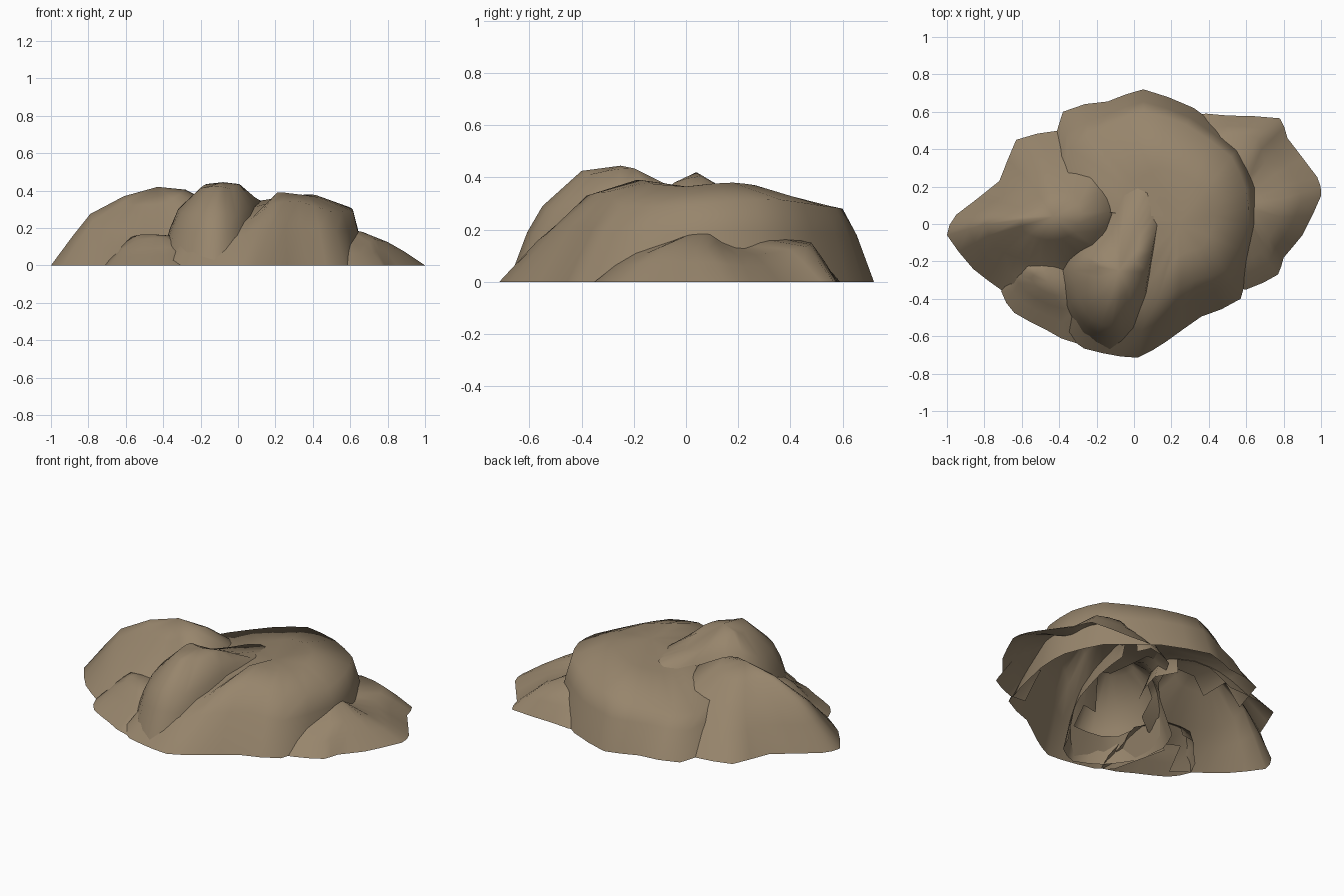
import bpy, bmesh
from mathutils import Vector
from mathutils.bvhtree import BVHTree

stone = bpy.data.materials.new("brown_stone")
stone.diffuse_color = (0.31, 0.235, 0.15, 1)
shells = []


def around(pts, sub=2):
    """Resample a closed ring with a gentle spline."""
    n, out = len(pts), []
    for i in range(n):
        a, b, c, d = (pts[(i + k) % n] for k in (-1, 0, 1, 2))
        for s in range(sub):
            t = s / sub
            spline = 0.5 * (2 * b + (c - a) * t + (2 * a - 5 * b + 4 * c - d) * t * t
                            + (3 * b - a - 3 * c + d) * t ** 3)
            out.append(spline.lerp(b.lerp(c, t), 0.5))
    return out


def boulder(name, apex, rows, bulge=0.03):
    """Open-bottomed shell; each row = base x,y, shoulder x,y,z, crown z."""
    apex = Vector(apex)
    base, mid, shoulder, crown = [], [], [], []
    for bx, by, sx, sy, sz, cz in rows:
        b, s = Vector((bx, by, 0)), Vector((sx, sy, sz))
        c = s.lerp(apex, 0.5)
        c.z = cz
        m = b.lerp(s, 0.55)
        m.z += bulge
        base.append(b), mid.append(m), shoulder.append(s), crown.append(c)
    bm = bmesh.new()
    rings = [[bm.verts.new(p) for p in around(r)] for r in (base, mid, shoulder, crown)]
    n = len(rings[0])
    for lo, hi in zip(rings, rings[1:]):
        for i in range(n):
            j = (i + 1) % n
            bm.faces.new((lo[i], lo[j], hi[j], hi[i]))
    top = bm.verts.new(apex)
    for i in range(n):
        bm.faces.new((rings[-1][i], rings[-1][(i + 1) % n], top))
    for f in bm.faces:
        f.smooth = True
    shells.append((name, bm))


# Large central rock: steep back and right walls, sloping front
boulder("main_rock", (0.24, 0.0, 0.365), [
    (0.67, 0.0, 0.615, 0.0, 0.29, 0.365), (0.67, 0.2, 0.6, 0.18, 0.31, 0.375),
    (0.57, 0.42, 0.52, 0.36, 0.315, 0.38), (0.32, 0.62, 0.28, 0.53, 0.29, 0.37),
    (0.05, 0.72, 0.05, 0.60, 0.28, 0.345), (-0.14, 0.655, -0.14, 0.53, 0.255, 0.325),
    (-0.38, 0.60, -0.34, 0.40, 0.22, 0.31), (-0.5, 0.1, -0.35, 0.1, 0.28, 0.32),
    (-0.36, -0.60, -0.24, -0.40, 0.2, 0.30), (-0.17, -0.69, -0.1, -0.45, 0.2, 0.31),
    (0.02, -0.715, 0.06, -0.45, 0.24, 0.33), (0.17, -0.63, 0.18, -0.38, 0.33, 0.39),
    (0.36, -0.495, 0.32, -0.3, 0.345, 0.385), (0.57, -0.40, 0.49, -0.25, 0.29, 0.375)], 0.025)

# Left rock with a ridge running out along x
boulder("left_rock", (-0.43, 0.04, 0.42), [
    (-1.0, -0.06, -0.79, 0.0, 0.275, 0.37), (-0.95, 0.05, -0.75, 0.07, 0.26, 0.355),
    (-0.72, 0.23, -0.6, 0.15, 0.25, 0.35), (-0.63, 0.45, -0.5, 0.28, 0.22, 0.34),
    (-0.4, 0.5, -0.38, 0.31, 0.215, 0.34), (-0.15, 0.48, -0.2, 0.29, 0.23, 0.345),
    (-0.02, 0.1, -0.13, 0.07, 0.325, 0.405), (-0.12, -0.2, -0.2, -0.13, 0.29, 0.38),
    (-0.35, -0.42, -0.35, -0.2, 0.18, 0.335), (-0.52, -0.48, -0.5, -0.21, 0.165, 0.325),
    (-0.70, -0.36, -0.63, -0.18, 0.18, 0.325), (-0.86, -0.24, -0.75, -0.12, 0.20, 0.325)], 0.005)

# Tall tongue-shaped rock at the front, trailing back over the top
boulder("front_rock", (-0.08, -0.25, 0.445), [
    (0.15, -0.15, 0.095, -0.15, 0.36, 0.435), (0.2, 0.1, 0.14, 0.1, 0.33, 0.37),
    (0.12, 0.35, 0.1, 0.22, 0.325, 0.35), (-0.1, 0.3, -0.05, 0.15, 0.32, 0.36),
    (-0.25, 0.05, -0.12, -0.04, 0.34, 0.39), (-0.36, -0.1, -0.26, -0.17, 0.35, 0.435),
    (-0.42, -0.25, -0.32, -0.25, 0.30, 0.415), (-0.39, -0.45, -0.3, -0.4, 0.28, 0.415),
    (-0.28, -0.60, -0.23, -0.51, 0.27, 0.42), (-0.13, -0.68, -0.12, -0.55, 0.29, 0.425),
    (0.0, -0.61, -0.01, -0.5, 0.27, 0.41), (0.09, -0.4, 0.06, -0.36, 0.31, 0.425)])

# Low rock on the right
boulder("right_rock", (0.55, 0.1, 0.2), [
    (1.0, 0.15, 0.8, 0.08, 0.125, 0.175), (0.98, 0.25, 0.8, 0.2, 0.1, 0.135),
    (0.82, 0.46, 0.7, 0.33, 0.11, 0.13), (0.78, 0.565, 0.66, 0.46, 0.135, 0.15),
    (0.5, 0.58, 0.5, 0.48, 0.15, 0.18), (0.28, 0.57, 0.35, 0.4, 0.15, 0.2),
    (0.2, 0.1, 0.35, 0.1, 0.15, 0.2), (0.4, -0.3, 0.45, -0.15, 0.14, 0.18),
    (0.6, -0.35, 0.58, -0.2, 0.11, 0.17), (0.77, -0.27, 0.68, -0.15, 0.11, 0.17),
    (0.8, -0.18, 0.72, -0.08, 0.14, 0.18), (0.9, -0.06, 0.77, 0.0, 0.13, 0.18)], 0.005)

# Small foot rock at the front left
boulder("foot_rock", (-0.46, -0.31, 0.165), [
    (-0.71, -0.36, -0.64, -0.27, 0.095, 0.145), (-0.64, -0.475, -0.58, -0.36, 0.085, 0.14),
    (-0.48, -0.56, -0.46, -0.43, 0.09, 0.145), (-0.3, -0.64, -0.32, -0.46, 0.10, 0.15),
    (-0.2, -0.35, -0.28, -0.33, 0.12, 0.16), (-0.4, -0.15, -0.42, -0.21, 0.15, 0.165),
    (-0.6, -0.17, -0.58, -0.21, 0.15, 0.165)], 0.0)

# Cut away the walls buried under a neighbouring rock, leaving a hollow underside
trees = [BVHTree.FromBMesh(bm) for _, bm in shells]
up = Vector((0, 0, 1))


def buried(p, own):
    for k, tree in enumerate(trees):
        if k != own:
            hit = tree.ray_cast(p, up)
            if hit[0] is not None and hit[3] > 0.012:
                return True
    return False


for k, (name, bm) in enumerate(shells):
    hidden = {v for v in bm.verts if buried(v.co, k)}
    gone = [f for f in bm.faces if all(v in hidden for v in f.verts)
            and buried(f.calc_center_median(), k)]
    bmesh.ops.delete(bm, geom=gone, context='FACES')
    me = bpy.data.meshes.new(name)
    bm.to_mesh(me)
    bm.free()
    me.materials.append(stone)
    bpy.context.collection.objects.link(bpy.data.objects.new(name, me))
